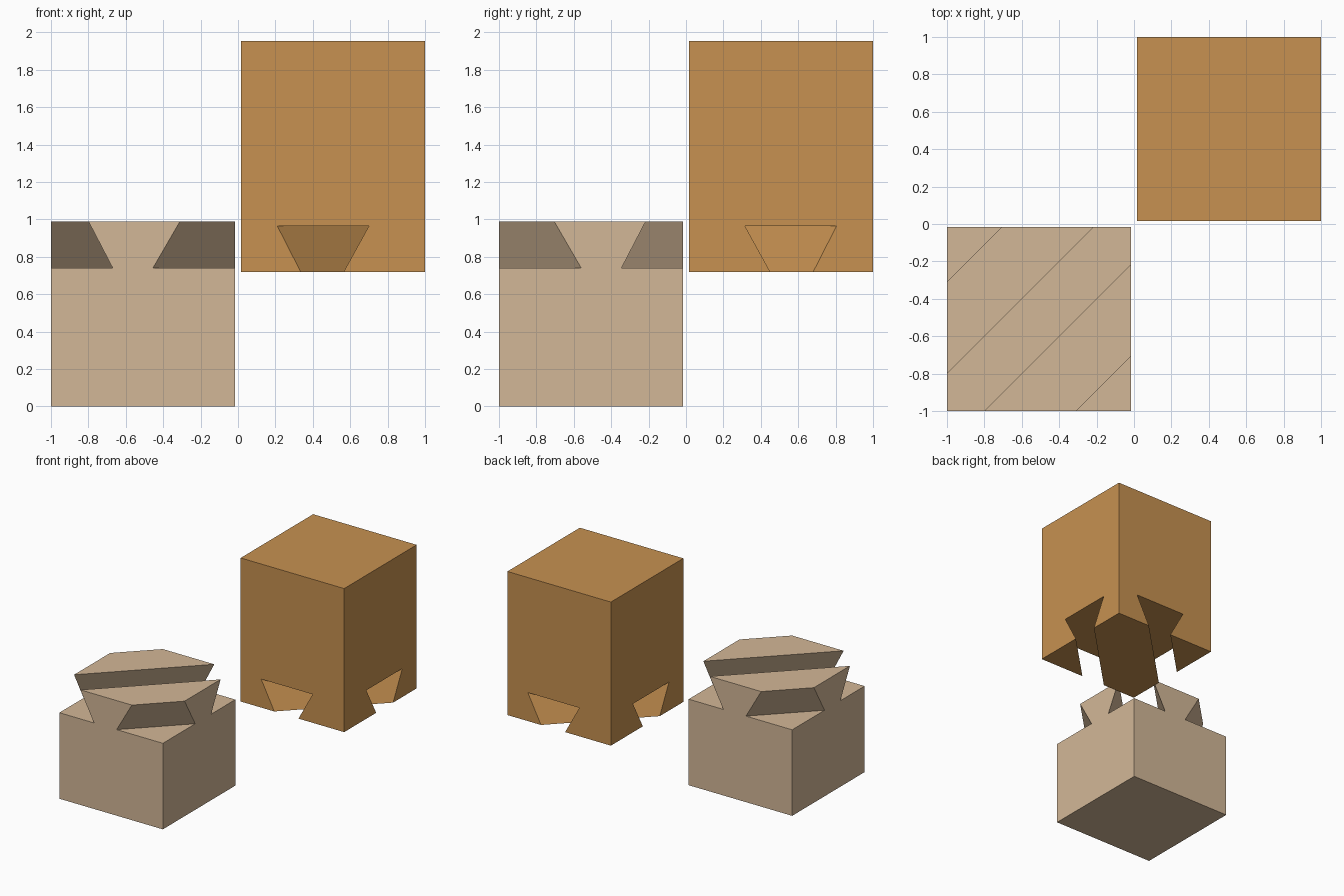
import bpy
import bmesh

if "Cube" in bpy.data.objects:
    bpy.data.objects.remove(bpy.data.objects["Cube"], do_unlink=True)


def make_material(name, rgb):
    mat = bpy.data.materials.new(name)
    mat.use_nodes = True
    color = (*rgb, 1.0)
    mat.diffuse_color = color
    mat.node_tree.nodes["Principled BSDF"].inputs["Base Color"].default_value = color
    return mat


def make_object(name, bm, mat):
    bmesh.ops.recalc_face_normals(bm, faces=bm.faces[:])
    mesh = bpy.data.meshes.new(name)
    bm.to_mesh(mesh)
    bm.free()
    mesh.materials.append(mat)
    obj = bpy.data.objects.new(name, mesh)
    bpy.context.collection.objects.link(obj)
    return obj


def block(name, low, high, bottom, top, mat):
    """Square block sitting on the x = y diagonal."""
    bm = bmesh.new()
    base = [bm.verts.new((x, y, bottom)) for x, y in
            ((low, low), (high, low), (high, high), (low, high))]
    face = bm.faces.new(base)
    ext = bmesh.ops.extrude_face_region(bm, geom=[face])
    for v in ext["geom"]:
        if isinstance(v, bmesh.types.BMVert):
            v.co.z = top
    return make_object(name, bm, mat)


def groove(target, floor, mouth, z_floor, z_mouth, mat):
    """Cut a diagonal groove; floor and mouth are (from, to) values of x - y."""
    t = 1.2  # run the cutter past the open surface along its slopes
    mouth = [f + (m - f) * t for f, m in zip(floor, mouth)]
    z_mouth = z_floor + (z_mouth - z_floor) * t
    profile = [(floor[0], z_floor), (floor[1], z_floor),
               (mouth[1], z_mouth), (mouth[0], z_mouth)]
    bm = bmesh.new()
    ends = [[bm.verts.new((s + u / 2, s - u / 2, z)) for u, z in profile]
            for s in (-2, 2)]
    for ring in ends:
        bm.faces.new(ring)
    for i in range(4):
        j = (i + 1) % 4
        bm.faces.new((ends[0][i], ends[0][j], ends[1][j], ends[1][i]))
    cutter = make_object("groove_cutter", bm, mat)
    cutter.hide_render = True
    mod = target.modifiers.new("groove", 'BOOLEAN')
    mod.operation = 'DIFFERENCE'
    mod.solver = 'EXACT'
    mod.object = cutter
    bpy.context.view_layer.objects.active = target
    bpy.ops.object.modifier_apply(modifier=mod.name)
    bpy.data.objects.remove(cutter, do_unlink=True)


light_wood = make_material("light_wood", (0.65, 0.475, 0.31))
honey_wood = make_material("honey_wood", (0.57, 0.285, 0.082))

# Lower block: three grooves leave two diagonal dovetail tails
lower = block("lower_tail_block", -1.0, -0.015, 0.0, 0.99, light_wood)
groove(lower, (-0.33, 0.33), (-0.2, 0.2), 0.74, 0.99, light_wood)
for side in (-1, 1):
    groove(lower, (side * 0.545, side * 1.3), (side * 0.69, side * 1.3),
           0.74, 0.99, light_wood)

# Upper block: two matching diagonal sockets in the underside
upper = block("upper_socket_block", 0.015, 1.0, 0.72, 1.955, honey_wood)
for side in (-1, 1):
    groove(upper, (side * 0.195, side * 0.685), (side * 0.32, side * 0.55),
           0.965, 0.72, honey_wood)
